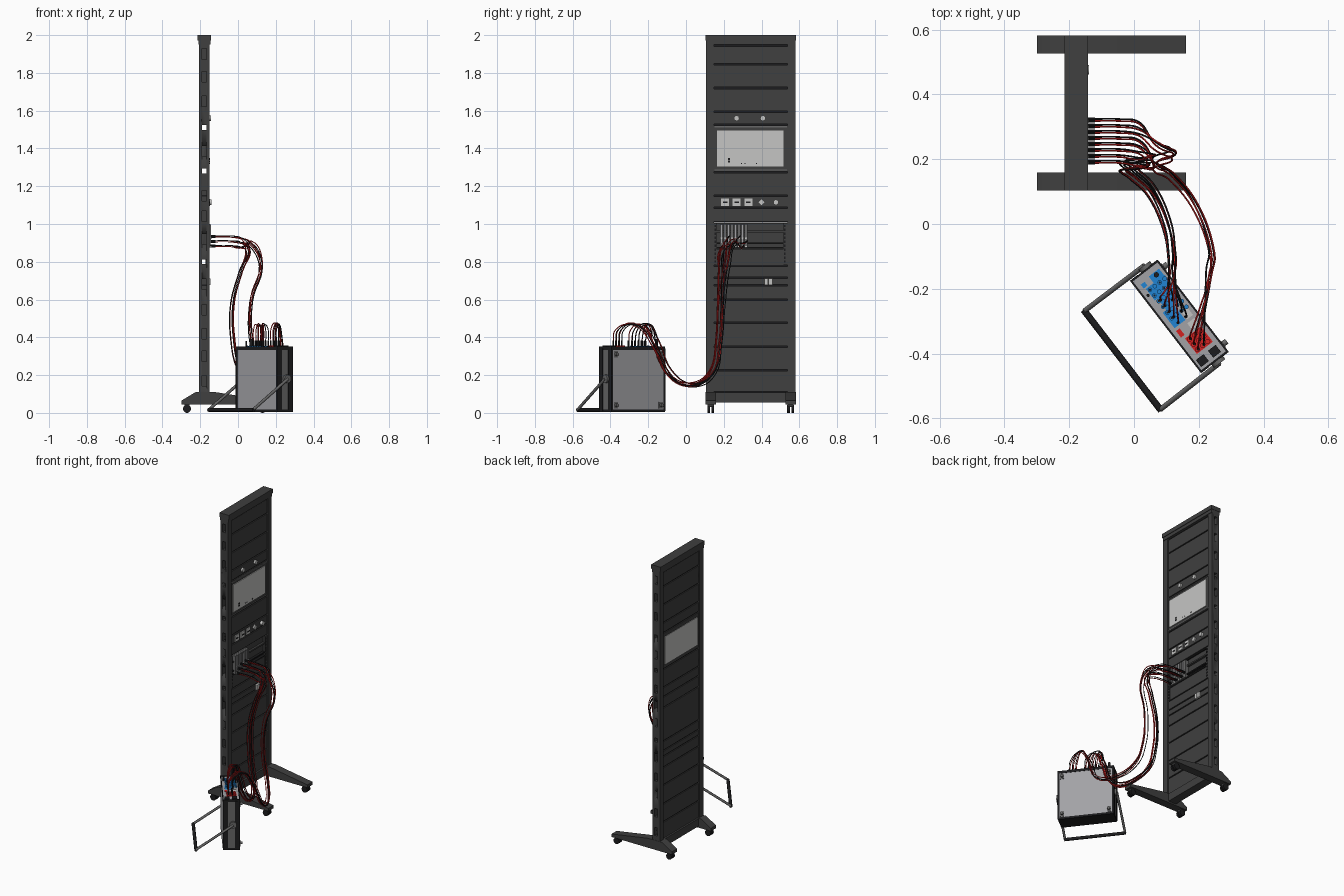
import bpy, bmesh, math, random
from mathutils import Matrix, Vector

random.seed(4)


def mat(name, c):
    m = bpy.data.materials.new(name)
    m.diffuse_color = (*c, 1)
    return m


FRAME = mat("charcoal", (0.05, 0.05, 0.05))
BLACK = mat("black", (0.012, 0.012, 0.013))
LIGHT = mat("light grey", (0.56, 0.56, 0.55))
CASE = mat("case grey", (0.36, 0.36, 0.38))
STEEL = mat("handle grey", (0.14, 0.14, 0.14))
RED = mat("red", (0.65, 0.015, 0.015))
BLUE = mat("blue", (0.015, 0.23, 0.65))


def link(name, mesh, m):
    ob = bpy.data.objects.new(name, mesh)
    mesh.materials.clear()
    mesh.materials.append(m)
    bpy.context.collection.objects.link(ob)
    return ob


def make(name, m, boxes=(), cyls=(), M=Matrix(), polys=()):
    """boxes: x0,x1,y0,y1,z0,z1; cyls: centre, radius, length, axis, sides;
    polys: xz profile, y0, y1"""
    bm = bmesh.new()
    for x0, x1, y0, y1, z0, z1 in boxes:
        T = Matrix.Translation(((x0 + x1) / 2, (y0 + y1) / 2, (z0 + z1) / 2))
        bmesh.ops.create_cube(bm, size=1, matrix=T @ Matrix.Diagonal((x1 - x0, y1 - y0, z1 - z0, 1)))
    for c, r, h, ax, n in cyls:
        R = {'X': Matrix.Rotation(math.pi / 2, 4, 'Y'), 'Y': Matrix.Rotation(math.pi / 2, 4, 'X'), 'Z': Matrix()}[ax]
        bmesh.ops.create_cone(bm, cap_ends=True, segments=n, radius1=r, radius2=r, depth=h,
                              matrix=Matrix.Translation(c) @ R)
    for prof, y0, y1 in polys:
        f = bm.faces.new([bm.verts.new((x, y0, z)) for x, z in prof])
        g = bmesh.ops.extrude_face_region(bm, geom=[f])['geom']
        bmesh.ops.translate(bm, vec=(0, y1 - y0, 0), verts=[v for v in g if isinstance(v, bmesh.types.BMVert)])
    bmesh.ops.recalc_face_normals(bm, faces=bm.faces)
    for f in bm.faces:
        f.smooth = True
    for e in bm.edges:
        e.smooth = e.calc_face_angle(0) < 0.6
    bm.transform(M)
    me = bpy.data.meshes.new(name)
    bm.to_mesh(me)
    bm.free()
    return link(name, me, m)


def evaluated(ob):
    return bpy.data.meshes.new_from_object(ob.evaluated_get(bpy.context.evaluated_depsgraph_get()))


def cut(ob, cutter):
    mod = ob.modifiers.new("cut", 'BOOLEAN')
    mod.operation, mod.object = 'DIFFERENCE', cutter
    me = evaluated(ob)
    ob.modifiers.clear()
    ob.data = me


def tube(name, pts, r, m, M=Matrix(), smooth=True, res=1):
    cu = bpy.data.curves.new(name, 'CURVE')
    cu.dimensions, cu.bevel_depth, cu.bevel_resolution = '3D', r, res
    cu.use_fill_caps, cu.resolution_u = True, 6
    sp = cu.splines.new('BEZIER')
    sp.bezier_points.add(len(pts) - 1)
    for b, p in zip(sp.bezier_points, pts):
        b.co = M @ Vector(p)
        b.handle_left_type = b.handle_right_type = 'AUTO' if smooth else 'VECTOR'
    tmp = bpy.data.objects.new("tmp", cu)
    bpy.context.collection.objects.link(tmp)
    me = evaluated(tmp)
    bpy.data.objects.remove(tmp)
    return link(name, me, m)


# ---------- rack frame ----------
X0, X1 = -0.207, -0.15
uprights = make("uprights", FRAME, [(X0, X1, 0.105, 0.147, 0.06, 1.96), (X0, X1, 0.538, 0.58, 0.06, 1.96)])
make("top_cap", FRAME, [(-0.214, -0.142, 0.103, 0.582, 1.972, 2.0), (-0.21, -0.146, 0.105, 0.58, 1.95, 1.972)])
make("base_bar", FRAME, [(X0, X1 + 0.002, 0.147, 0.538, 0.055, 0.108)])
through = (1.51, 1.28, 0.80)
slots = (1.9, 1.78, 1.65, 1.385, 1.15, 1.04, 0.92, 0.68, 0.545, 0.42, 0.30, 0.17)
xs = (-0.191, -0.167)
big = make("slot_cutter", BLACK, [(*xs, 0.05, 0.65, z - 0.028, z + 0.028) for z in slots] +
           [(*xs, 0.05, 0.65, z - 0.013, z + 0.013) for z in through])
small = make("window_cutter", BLACK, [(*xs, 0.05, 0.65, z - 0.013, z + 0.013) for z in through])

# ---------- rack panels ----------
rows = [0.108, 0.225, 0.35, 0.478, 0.6, 0.675, 0.715, 0.78, 1.01, 1.085, 1.15, 1.275,
        1.525, 1.595, 1.72, 1.845, 1.945]
panels = make("rack_panels", FRAME, [(-0.2, -0.156, 0.147, 0.538, a + 0.004, b - 0.004)
                                     for a, b in zip(rows, rows[1:]) if a != 0.78] +
              [(-0.2, -0.172, 0.147, 0.538, 0.784, 1.006)])
core = make("panel_gaps", BLACK, [(-0.193, -0.164, 0.147, 0.538, 0.1, 0.782), (-0.193, -0.164, 0.147, 0.538, 1.007, 1.95)])
cut(uprights, big)
for ob in (panels, core):
    cut(ob, small)
for ob in (big, small):
    bpy.data.objects.remove(ob)

# display seen from both sides
make("display", LIGHT, [(-0.203, -0.151, 0.165, 0.517, 1.305, 1.495)])
make("display_trim", STEEL, [(-0.157, -0.152, 0.15, 0.535, z, z + 0.006) for z in (1.283, 1.512)])
make("display_controls", BLACK, [(-0.152, -0.149, 0.222, 0.232, z, z + 0.01) for z in (1.325, 1.34)] +
     [(-0.152, -0.149, y, y + 0.006, 1.318, 1.324) for y in (0.29, 0.31, 0.37)])

# lamps, buttons and outlets
diamond = Matrix.Translation((-0.15, 0.4, 1.115)) @ Matrix.Rotation(math.pi / 4, 4, 'X')
make("status_lamps", LIGHT, cyls=[((-0.151, y, 1.56), 0.014, 0.014, 'X', 20) for y in (0.268, 0.407)])
make("square_sockets", LIGHT, [(-0.158, -0.15, y - 0.021, y + 0.021, 1.094, 1.136) for y in (0.207, 0.268, 0.33)])
make("socket_faces", BLACK, [(-0.151, -0.148, y - 0.012, y + 0.012, 1.111, 1.119) for y in (0.207, 0.268, 0.33)])
make("rotary_switch", LIGHT, [(-0.008, 0.003, -0.013, 0.013, -0.013, 0.013)], M=diamond)
make("push_button", LIGHT, cyls=[((-0.149, 0.476, 1.115), 0.014, 0.02, 'X', 20)])
make("outlets", LIGHT, [(-0.158, -0.145, y, y + 0.02, 0.676, 0.712) for y in (0.415, 0.438)])

# recessed terminal bay
make("bay_frame", FRAME, [(-0.173, -0.154, 0.147, 0.162, 0.784, 1.006), (-0.173, -0.154, 0.515, 0.538, 0.784, 1.006),
                          (-0.173, -0.157, 0.162, 0.515, 0.784, 0.868), (-0.173, -0.157, 0.162, 0.515, 0.955, 0.965)])
make("bay_vents", BLACK, [(-0.156, -0.152, y, y + 0.009, 0.795 + i * 0.021, 0.807 + i * 0.021)
                          for y in (0.15, 0.519) for i in range(10)])
make("bay_rails", BLACK, [(-0.173, -0.155, 0.162, 0.515, z, z + 0.008) for z in (0.87, 0.895)])
ys = [0.188 + i * 0.0185 for i in range(8)]
make("terminal_modules", STEEL, [(-0.173, -0.145, y - 0.008, y + 0.008, 0.875, 1.0) for y in ys])
make("terminal_strips", CASE, [(-0.146, -0.142, y - 0.003, y + 0.003, 0.9, 0.995) for y in ys[::2]])
make("terminal_screws", LIGHT, cyls=[((-0.144, y, z), 0.005, 0.006, 'X', 10) for y in ys for z in (0.88, 0.925)])

# ---------- feet and casters ----------
prof = [(-0.3, 0.045), (0.16, 0.045), (0.16, 0.065), (-0.12, 0.11), (-0.225, 0.11), (-0.3, 0.065)]
feet_y = (0.131, 0.554)
make("base_feet", FRAME, polys=[(prof, y - 0.028, y + 0.028) for y in feet_y])
cast = [(x, y) for x in (-0.27, 0.13) for y in feet_y]
make("caster_wheels", BLACK, cyls=[((x, y + s, 0.021), 0.021, 0.014, 'Y', 20) for x, y in cast for s in (-0.011, 0.011)])
make("caster_forks", FRAME, [(x - 0.014, x + 0.014, y - 0.016, y + 0.016, 0.032, 0.048) for x, y in cast])

# ---------- portable tester ----------
T = Matrix.Translation((0.14, -0.285, 0)) @ Matrix.Rotation(math.radians(-52.4), 4, 'Z')
make("tester_case", CASE, [(-0.17, 0.17, -0.052, 0.052, 0.014, 0.338)], M=T)
make("tester_bottom", BLACK, [(-0.178, 0.178, -0.053, 0.053, 0.004, 0.018)], M=T)
make("tester_rim", BLACK, [(-0.179, 0.179, s * 0.051 - 0.003, s * 0.051 + 0.003, 0.334, 0.351) for s in (-1, 1)] +
     [(s * 0.176 - 0.003, s * 0.176 + 0.003, -0.054, 0.054, 0.334, 0.351) for s in (-1, 1)], M=T)
make("tester_end_rails", BLACK, [(s * 0.174 - 0.006, s * 0.174 + 0.006, t * 0.038 - 0.0155, t * 0.038 + 0.0155, 0.01, 0.34)
                                 for s in (-1, 1) for t in (-1, 1)], M=T)
make("tester_end_plates", STEEL, [(s * 0.172 - 0.004, s * 0.172 + 0.004, -0.023, 0.023, 0.015, 0.335) for s in (-1, 1)], M=T)
make("tester_panel", CASE, [(-0.174, 0.174, -0.049, 0.049, 0.336, 0.347)], M=T)
corners = [(x, z) for x in (-0.15, 0.15) for z in (0.04, 0.31)]
make("rear_bumpers", STEEL, [(x - 0.013, x + 0.013, 0.05, 0.056, z - 0.018, z + 0.018) for x, z in corners],
     [((x, 0.061, z), 0.009, 0.016, 'Y', 16) for x, z in corners], M=T)

# carrying handle
make("handle_pivots", STEEL, cyls=[((s * 0.184, 0.01, 0.18), 0.022, 0.014, 'X', 24) for s in (-1, 1)], M=T)
for s, side in ((-1, "left"), (1, "right")):
    tube("handle_arm_" + side, [(s * 0.19, 0.01, 0.18), (s * 0.192, -0.222, 0.018)], 0.008, STEEL, T, False)
tube("handle_grip", [(-0.196, -0.222, 0.016), (0.196, -0.222, 0.016)], 0.0105, BLACK, T, False, 2)

# printed zones and sockets on the panel
blue_plates = [(-0.155, -0.125, 0.0, 0.04), (-0.13, -0.085, -0.03, 0.042), (-0.085, -0.04, -0.02, 0.03),
               (-0.04, 0.02, -0.034, 0.008), (-0.15, -0.135, -0.035, -0.02)]
make("blue_zone", BLUE, [(*b, 0.345, 0.349) for b in blue_plates], M=T)
make("red_zone", RED, [(0.065, 0.125, -0.028, 0.034, 0.345, 0.349), (0.03, 0.055, -0.036, -0.022, 0.345, 0.349)], M=T)
make("panel_displays", LIGHT, [(-0.005, 0.022, 0.014, 0.036, 0.345, 0.35), (0.032, 0.056, 0.006, 0.034, 0.345, 0.35)], M=T)
make("power_inlets", BLACK, [(0.138, 0.165, y - 0.015, y + 0.015, 0.345, 0.356) for y in (-0.027, 0.02)], M=T)
grid = [(-0.12 + 0.022 * i, -0.022 + 0.019 * j) for i in range(6) for j in range(4)]
make("blue_sockets", BLUE, cyls=[((x, y, 0.351), 0.007, 0.008, 'Z', 12) for x, y in grid], M=T)
make("panel_jacks", BLACK, cyls=[((x, y, 0.352), 0.0035, 0.009, 'Z', 8) for x, y in grid[::2]] +
     [((-0.145, 0.022, 0.365), 0.008, 0.05, 'Z', 16), ((-0.11, -0.037, 0.36), 0.005, 0.04, 'Z', 12),
      ((-0.06, 0.038, 0.36), 0.005, 0.04, 'Z', 12)], M=T)
make("red_sockets", RED, cyls=[((0.075 + 0.02 * i, -0.018 + 0.02 * j, 0.352), 0.008, 0.01, 'Z', 12)
                               for i in range(3) for j in range(3)], M=T)

# ---------- cables, as red and black pairs ----------
path_a = [(0.05, 0.2, 0.865), (0.015, 0.19, 0.75), (-0.03, 0.185, 0.58), (-0.028, 0.175, 0.38), (0.0, 0.155, 0.25),
          (0.055, 0.1, 0.17), (0.1, 0.0, 0.15), (0.115, -0.09, 0.22), (0.115, -0.16, 0.38)]
path_b = [(0.06, 0.25, 0.9), (0.118, 0.22, 0.79), (0.068, 0.195, 0.6), (0.07, 0.175, 0.37), (0.12, 0.145, 0.22),
          (0.19, 0.05, 0.15), (0.233, -0.07, 0.18), (0.228, -0.16, 0.34)]
plugs = []
for k, y in enumerate(ys):
    on_a = k < 5
    for n, col in enumerate((RED, BLACK)):
        z = (0.88, 0.905, 0.93)[k % 3] + n * 0.006
        loc = (-0.075 + 0.022 * k, -0.015 + 0.03 * n, 0) if on_a else (0.075 + 0.02 * (k - 5), -0.015 + 0.022 * n, 0)
        end = T @ Vector(loc)
        off = Vector((random.uniform(-.014, .014), random.uniform(-.022, .022), random.uniform(-.012, .012)))
        mid = [Vector(p) + off for p in (path_a if on_a else path_b)]
        yy = y + n * 0.006
        first = [(-0.145, yy, z), (-0.04, yy, z), (0.015, yy - 0.008, z - 0.008)]
        top = mid[-1].lerp(end, 0.55)
        last = [(top.x, top.y, 0.47 + off.z / 2), (end.x, end.y + 0.012, 0.44), (end.x, end.y, 0.37)]
        tube(f"cable_{k}_{'red' if n == 0 else 'black'}", first + mid + last, 0.0027, col)
        plugs += [((-0.135, yy, z), 0.0045, 0.03, 'X', 8), ((end.x, end.y, 0.365), 0.005, 0.036, 'Z', 10)]
make("cable_plugs", BLACK, cyls=plugs)
